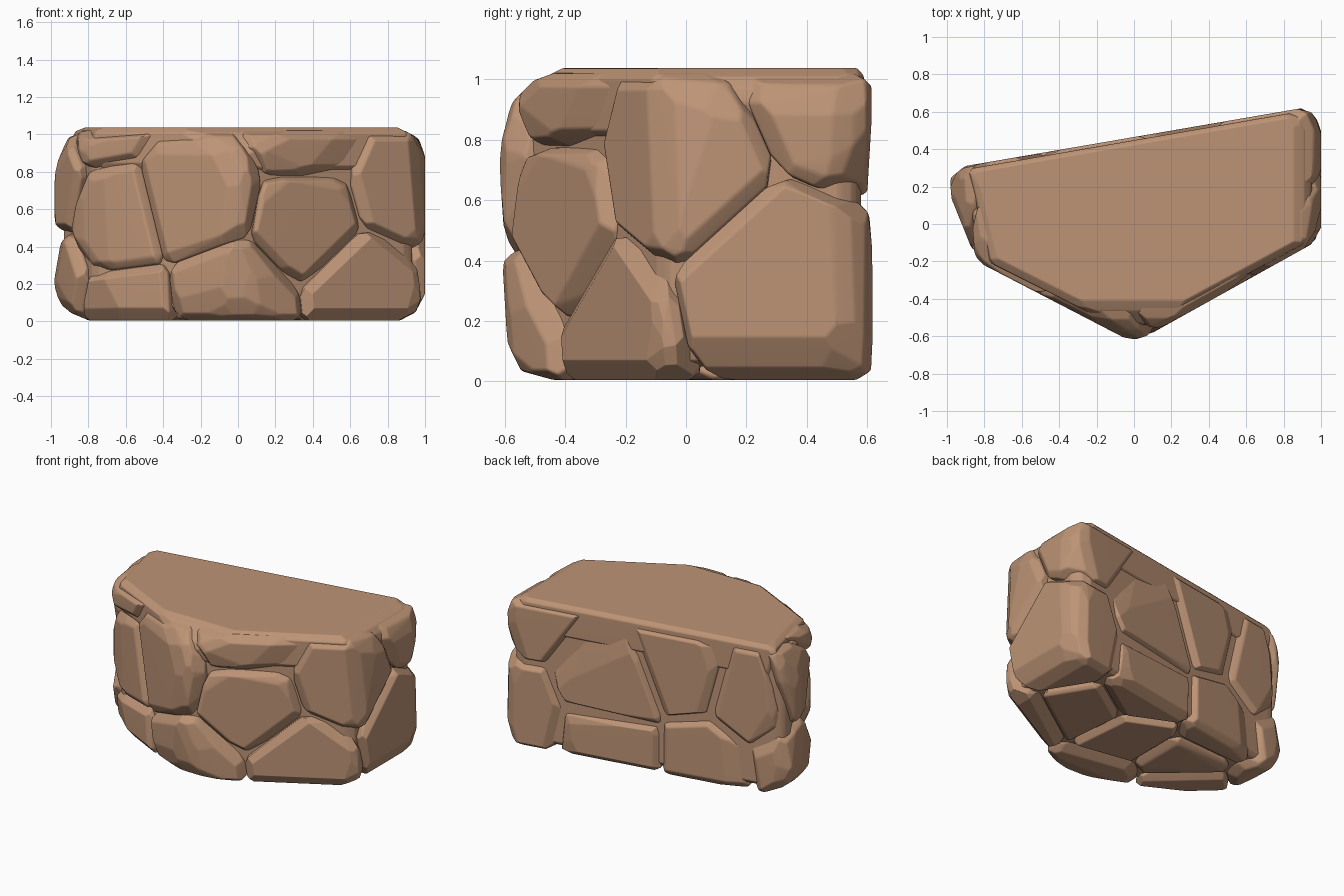
import bpy, bmesh, math, random
from mathutils import Vector

random.seed(4)
cube = bpy.data.objects.get("Cube")
if cube:
    bpy.data.objects.remove(cube, do_unlink=True)

mat = bpy.data.materials.new("sandy brown rock")
mat.use_nodes = True
colour = (0.51, 0.295, 0.18, 1)
mat.diffuse_color = colour
bsdf = mat.node_tree.nodes["Principled BSDF"]
bsdf.inputs["Base Color"].default_value = colour
bsdf.inputs["Roughness"].default_value = 0.9

# Plan outline of the whole boulder
OUTLINE = [(-1.01, 0.22), (-0.96, 0.30), (0.93, 0.625), (1.0, 0.56),
           (1.0, -0.08), (0.03, -0.62), (-0.03, -0.62), (-0.84, -0.20)]

# Worn corners as (point, outward direction): front tip, right end, left end, feet
WORN = [((0, -0.60, 0.90), (0, -1, 1)), ((-0.97, 0.2, 0.92), (-1.3, 0, 1)),
        ((0.985, 0.3, 0.95), (1.2, 0, 1)), ((-0.96, 0.2, 0.10), (-0.8, 0, -1)),
        ((0, -0.60, 0.08), (0, -1, -1.2)), ((0.97, 0.3, 0.07), (1, 0, -1))]

# Centre of each stone
STONES = {
    "front_left_stone": (-0.68, -0.20, 0.55),
    "front_left_foot": (-0.62, -0.22, 0.0),
    "front_upper_stone": (-0.22, -0.42, 0.69),
    "front_foot": (-0.03, -0.50, 0.08),
    "front_right_foot": (0.66, -0.20, 0.17),
    "front_right_middle": (0.38, -0.35, 0.55),
    "left_upper_stone": (0.85, -0.08, 0.72),
    "front_top_stone": (0.35, -0.32, 1.0),
    "front_left_top": (-0.75, -0.15, 1.1),
    "end_upper_stone": (-0.98, 0.12, 0.74),
    "end_lower_stone": (-0.95, 0.13, 0.20),
    "left_lower_stone": (0.90, 0.32, 0.28),
    "left_back_top": (0.88, 0.55, 1.0),
    "back_middle_stone": (0.24, 0.45, 0.55),
    "back_foot": (0.24, 0.42, 0.13),
    "back_upper_stone": (-0.28, 0.38, 0.76),
    "back_centre_foot": (-0.42, 0.33, 0.12),
    "back_end_stone": (-0.74, 0.31, 0.64),
    "under_left_stone": (0.48, 0.06, 0.04),
    "under_middle_stone": (0.06, 0.02, 0.04),
    "under_right_stone": (-0.40, 0.02, 0.04),
}


def block(inset, low, high):
    bm = bmesh.new()
    for x, y in OUTLINE:
        d = Vector((x, y, 0)).normalized() * inset
        for z in (low, high):
            bm.verts.new((x - d.x, y - d.y, z))
    rehull(bm)
    for point, normal in WORN:
        n = Vector(normal).normalized()
        slice_off(bm, Vector(point) - n * inset * 0.5, n)
    return bm


def rehull(bm):
    bmesh.ops.delete(bm, geom=bm.edges[:], context='EDGES_FACES')
    bmesh.ops.convex_hull(bm, input=bm.verts[:])
    loose = [v for v in bm.verts if not v.link_faces]
    bmesh.ops.delete(bm, geom=loose, context='VERTS')
    bmesh.ops.dissolve_limit(bm, angle_limit=math.radians(4),
                             verts=bm.verts[:], edges=bm.edges[:])


def slice_off(bm, point, normal):
    bmesh.ops.bisect_plane(bm, geom=bm.verts[:] + bm.edges[:] + bm.faces[:],
                           plane_co=point, plane_no=normal, clear_outer=True)
    rehull(bm)


def chamfer(bm, depth):
    # Plane off every sharp edge by an uneven amount and tilt
    cuts = []
    for e in bm.edges:
        if len(e.link_faces) == 2 and e.calc_face_angle(0) > math.radians(28):
            tilt = random.uniform(0.6, 1.6)
            n = (e.link_faces[0].normal * tilt + e.link_faces[1].normal).normalized()
            mid = (e.verts[0].co + e.verts[1].co) / 2
            size = depth * random.uniform(0.7, 1.3) * min(1, e.calc_face_angle() / 1.5)
            cuts.append((mid - n * size, n))
    for point, n in cuts:
        slice_off(bm, point, n)


def finish(name, bm, depth):
    bm.normal_update()
    chamfer(bm, depth)
    # Merge slivers, then soften what is left
    bmesh.ops.remove_doubles(bm, verts=bm.verts[:], dist=0.022)
    rehull(bm)
    bmesh.ops.bevel(bm, geom=bm.edges[:], offset=0.014, segments=2,
                    profile=0.5, affect='EDGES', clamp_overlap=True)
    bmesh.ops.recalc_face_normals(bm, faces=bm.faces[:])
    me = bpy.data.meshes.new(name)
    bm.to_mesh(me)
    bm.free()
    me.materials.append(mat)
    ob = bpy.data.objects.new(name, me)
    bpy.context.collection.objects.link(ob)
    bpy.ops.object.select_all(action='DESELECT')
    ob.select_set(True)
    bpy.context.view_layer.objects.active = ob
    bpy.ops.object.shade_smooth_by_angle(angle=math.radians(40))
    ob.modifiers.new("flat faces", 'WEIGHTED_NORMAL').keep_sharp = True


# Stones share the block along the planes halfway between their centres
for name, centre in STONES.items():
    c = Vector(centre)
    bm = block(0, 0.005, 1.02)
    for other in STONES.values():
        if other != centre:
            o = Vector(other)
            slice_off(bm, (c + o) / 2, o - c)
    # Chipped facets on the outward side
    out = Vector((c.x * 0.5, c.y, 0)).normalized()
    if not name.startswith("under"):
        for _ in range(4):
            n = (out + Vector((random.uniform(-.5, .5), random.uniform(-.5, .5),
                               random.uniform(-.6, .5)))).normalized()
            reach = max(v.co.dot(n) for v in bm.verts)
            slice_off(bm, n * (reach - random.uniform(0.02, 0.045)), n)
    finish(name, bm, 0.034)

# Core closes the cracks, cap makes the flat top
finish("rock_core", block(0.07, 0.05, 0.98), 0.02)
cap = block(0.04, 0.80, 1.037)
for x, y in OUTLINE:
    d = Vector((x, y, 0)).normalized()
    slice_off(cap, Vector((x, y, 0.99)) - d * 0.06, d + Vector((0, 0, 0.6)))
    slice_off(cap, Vector((x, y, 0.92)) - d * 0.07, d - Vector((0, 0, 0.3)))
finish("top_slab", cap, 0.02)
